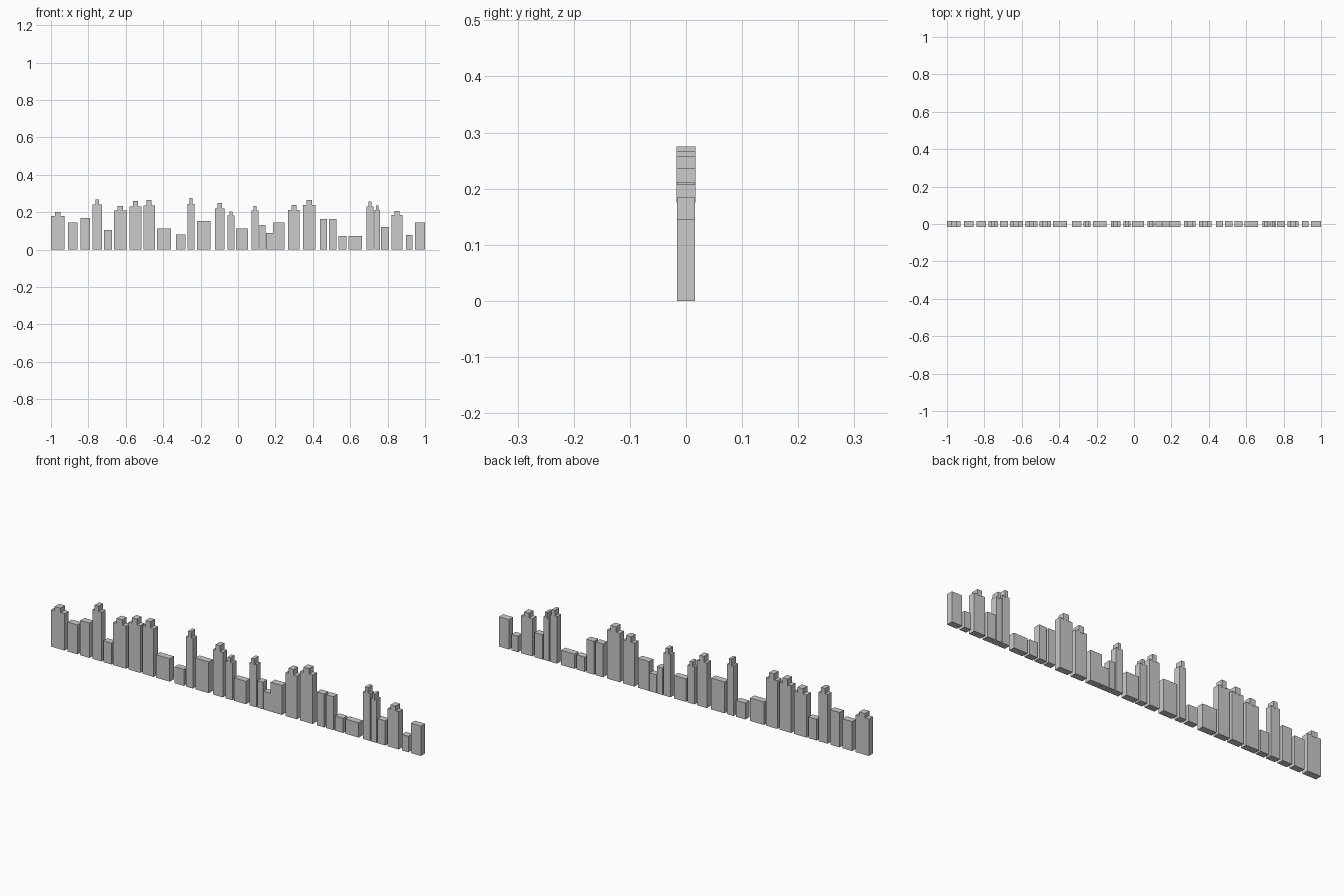
import bpy

# Each building: left x, right x, roof height, and optional rooftop block height
BUILDINGS = [
    (-1.0, -.927, .18, .202), (-.91, -.857, .144), (-.842, -.792, .17),
    (-.777, -.728, .24, .267), (-.717, -.673, .104), (-.664, -.594, .208, .234),
    (-.58, -.517, .231, .259), (-.505, -.445, .235, .265), (-.433, -.358, .112),
    (-.332, -.282, .08), (-.269, -.233, .245, .275), (-.22, -.147, .153),
    (-.124, -.071, .22, .249), (-.057, -.019, .182, .204), (-.01, .054, .112),
    (.073, .11, .208, .234), (.116, .146, .132), (.149, .186, .089),
    (.188, .249, .144), (.268, .33, .212, .239), (.347, .415, .239, .266),
    (.438, .477, .163), (.487, .527, .163), (.537, .58, .072),
    (.592, .664, .072), (.687, .725, .23, .258), (.73, .76, .211, .236),
    (.765, .807, .12), (.82, .88, .184, .207), (.897, .932, .078),
    (.946, 1.0, .146),
]
DEPTH, ROOF_DEPTH = .032, .034


def box(name, x, width, depth, z0, z1):
    bpy.ops.mesh.primitive_cube_add(size=1, location=(x, 0, (z0 + z1) / 2))
    obj = bpy.context.object
    obj.name = name
    obj.scale = (width, depth, z1 - z0)
    bpy.ops.object.transform_apply(location=False, rotation=False, scale=True)
    return obj


# Row of towers, the taller ones topped by a narrower block
for i, (left, right, height, *roof) in enumerate(BUILDINGS, 1):
    x, width = (left + right) / 2, right - left
    box(f"building_{i:02d}", x, width, DEPTH, 0, height)
    if roof:
        box(f"rooftop_block_{i:02d}", x, width * .43, ROOF_DEPTH, height - .005, roof[0])
